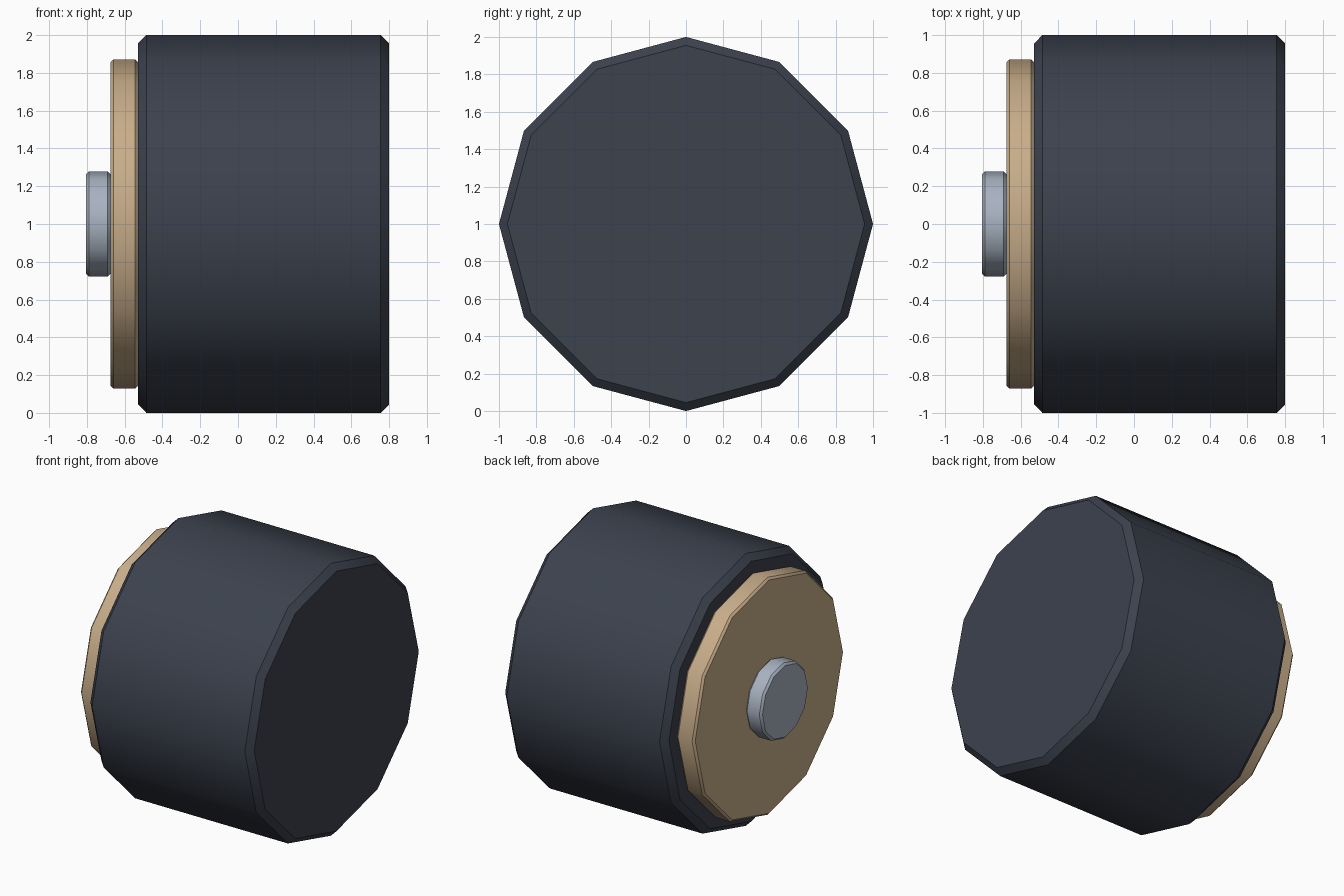
import bpy, bmesh, math

if "Cube" in bpy.data.objects:
    bpy.data.objects.remove(bpy.data.objects["Cube"])

SIDES = 12
AXIS_Z = 1.0


def material(name, color):
    m = bpy.data.materials.new(name)
    m.diffuse_color = (*color, 1.0)
    m.use_nodes = True
    m.node_tree.nodes["Principled BSDF"].inputs["Base Color"].default_value = m.diffuse_color
    return m


def chamfered_disc(name, x0, x1, radius, chamfer, mat):
    """Twelve-sided cylinder along x with chamfered rims and flat caps."""
    profile = [(x0, radius - chamfer), (x0 + chamfer, radius),
               (x1 - chamfer, radius), (x1, radius - chamfer)]
    bm = bmesh.new()
    rings = []
    for x, r in profile:
        angles = [2 * math.pi * i / SIDES for i in range(SIDES)]
        rings.append([bm.verts.new((x, r * math.cos(a), AXIS_Z + r * math.sin(a)))
                      for a in angles])
    for a, b in zip(rings, rings[1:]):
        for i in range(SIDES):
            j = (i + 1) % SIDES
            bm.faces.new((a[i], a[j], b[j], b[i]))
    bm.faces.new(rings[0])
    bm.faces.new(rings[-1])
    bmesh.ops.recalc_face_normals(bm, faces=bm.faces)
    mesh = bpy.data.meshes.new(name)
    bm.to_mesh(mesh)
    bm.free()
    mesh.materials.append(mat)
    obj = bpy.data.objects.new(name, mesh)
    bpy.context.collection.objects.link(obj)
    # Smooth around the barrel, sharp at the chamfers
    bpy.ops.object.select_all(action='DESELECT')
    obj.select_set(True)
    bpy.context.view_layer.objects.active = obj
    bpy.ops.object.shade_smooth_by_angle(angle=math.radians(35))
    return obj


dark = material("dark slate", (0.045, 0.054, 0.076))
tan = material("tan", (0.578, 0.418, 0.254))
steel = material("steel grey", (0.39, 0.445, 0.527))

# Main drum, side plate and axle cap
chamfered_disc("drum", -0.53, 0.80, 1.0, 0.045, dark)
chamfered_disc("side_plate", -0.675, -0.53, 0.872, 0.015, tan)
chamfered_disc("axle_cap", -0.805, -0.675, 0.278, 0.015, steel)
